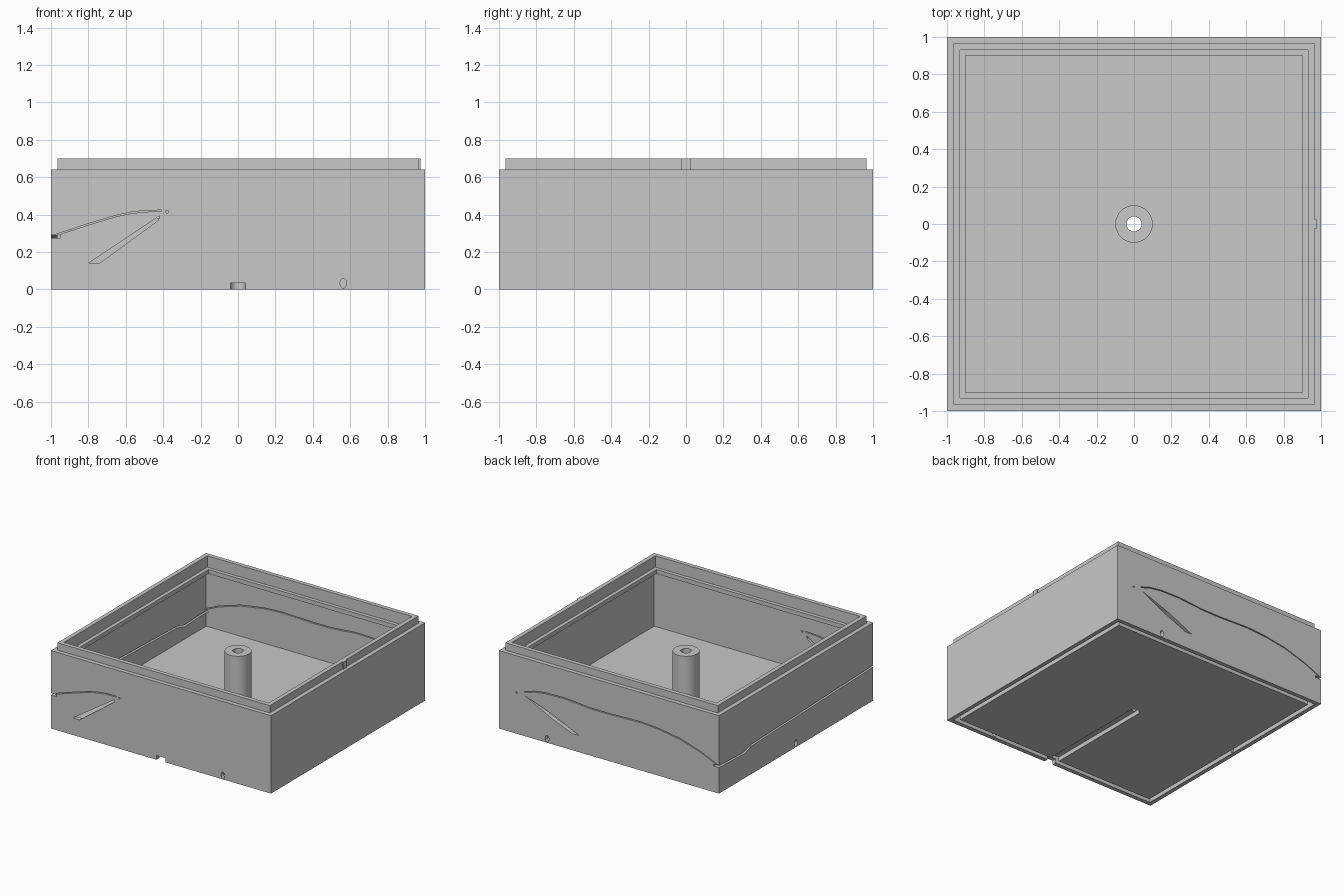
import bpy, bmesh, math
from mathutils import Matrix, Vector

cube = bpy.data.objects.get("Cube")
if cube:
    bpy.data.objects.remove(cube, do_unlink=True)

grey = bpy.data.materials.new("plain grey")
grey.use_nodes = True
GREY = (0.58, 0.58, 0.58, 1)
grey.diffuse_color = GREY
grey.node_tree.nodes["Principled BSDF"].inputs["Base Color"].default_value = GREY


def finish(name, bm):
    bmesh.ops.recalc_face_normals(bm, faces=bm.faces)
    mesh = bpy.data.meshes.new(name)
    bm.to_mesh(mesh)
    bm.free()
    mesh.materials.append(grey)
    obj = bpy.data.objects.new(name, mesh)
    bpy.context.collection.objects.link(obj)
    return obj


def square_loft(name, profile):
    """Square rings given as (half width, height), capped at both ends."""
    bm = bmesh.new()
    rings = [[bm.verts.new((sx * h, sy * h, z))
              for sx, sy in ((-1, -1), (1, -1), (1, 1), (-1, 1))] for h, z in profile]
    for a, b in zip(rings, rings[1:]):
        for i in range(4):
            j = (i + 1) % 4
            bm.faces.new((a[i], a[j], b[j], b[i]))
    bm.faces.new(rings[0])
    bm.faces.new(rings[-1])
    return finish(name, bm)


def box(name, lo, hi):
    bm = bmesh.new()
    lo, hi = Vector(lo), Vector(hi)
    bmesh.ops.create_cube(bm, size=1, matrix=Matrix.Translation((lo + hi) / 2)
                          @ Matrix.Diagonal((*(hi - lo), 1)))
    return finish(name, bm)


def cylinder(name, radius, z0, z1):
    bm = bmesh.new()
    bmesh.ops.create_cone(bm, cap_ends=True, segments=48, radius1=radius, radius2=radius,
                          depth=z1 - z0, matrix=Matrix.Translation((0, 0, (z0 + z1) / 2)))
    return finish(name, bm)


# Walls that carry cuts: (position along wall, height, depth) to world
WALLS = {
    "front": lambda u, z, d: (u, -d, z),
    "back": lambda u, z, d: (u, d, z),
    "side": lambda u, z, d: (-d, u, z),
}


def wall_prism(name, wall, outline):
    """Outline on a wall pushed through its thickness."""
    bm = bmesh.new()
    place = WALLS[wall]
    near = [bm.verts.new(place(u, z, 1.05)) for u, z in outline]
    far = [bm.verts.new(place(u, z, 0.948)) for u, z in outline]
    n = len(outline)
    for i in range(n):
        j = (i + 1) % n
        bm.faces.new((near[i], near[j], far[j], far[i]))
    bm.faces.new(near)
    bm.faces.new(far)
    return finish(name, bm)


def ribbon(path, width):
    half = width / 2
    return [(u, z + half) for u, z in path] + [(u, z - half) for u, z in reversed(path)]


def oval(u, z, ru, rz, sides=20):
    return [(u + ru * math.cos(math.tau * i / sides), z + rz * math.sin(math.tau * i / sides))
            for i in range(sides)]


def cut(target, cutters):
    for c in cutters:
        c.hide_render = True
        mod = target.modifiers.new("cut", "BOOLEAN")
        mod.operation = "DIFFERENCE"
        mod.solver = "EXACT"
        mod.object = c
    bpy.context.view_layer.update()
    graph = bpy.context.evaluated_depsgraph_get()
    mesh = bpy.data.meshes.new_from_object(target.evaluated_get(graph))
    target.modifiers.clear()
    target.data = mesh
    mesh.materials.clear()
    mesh.materials.append(grey)
    for p in mesh.polygons:
        p.material_index = 0


# Box body: stacking groove underneath, thin wall, stacking lip, inner rim, floor
body = square_loft("box_body", [
    (0.93, 0), (0.93, 0.06), (0.965, 0.06), (0.965, 0), (1, 0), (1, 0.64), (0.965, 0.64),
    (0.965, 0.70), (0.93, 0.70), (0.93, 0.607), (0.90, 0.607), (0.90, 0.572),
    (0.965, 0.572), (0.965, 0.10)])

# Hollow centre post
post = cylinder("centre_post", 0.1, 0.09, 0.525)
bore = cylinder("bore_cutter", 0.04, -0.1, 0.8)

# Cable channel under the floor, running from the bore to the front
channel = box("channel_cutter", (-0.04, -1.1, -0.05), (0.04, 0, 0.035))

# Thin curved slits around three walls
slits = [
    wall_prism("front_slit", "front", ribbon(
        [(-1.05, 0.265), (-1, 0.282), (-0.8, 0.348), (-0.65, 0.393), (-0.58, 0.408),
         (-0.5, 0.418), (-0.41, 0.42)], 0.007)),
    wall_prism("side_slit", "side", ribbon(
        [(-1.05, 0.284), (-1, 0.283), (0.58, 0.237), (0.68, 0.21), (1.05, 0.222)], 0.015)),
    wall_prism("back_slit", "back", ribbon(
        [(-1.05, 0.205), (-1, 0.225), (-0.85, 0.292), (-0.65, 0.353), (-0.45, 0.385),
         (-0.28, 0.396), (0, 0.387), (0.17, 0.388), (0.4, 0.407), (0.58, 0.403),
         (0.68, 0.388), (0.77, 0.36)], 0.008)),
]

# Slanted tapering slots and pin holes
slots = [
    wall_prism("front_slot", "front",
               [(-0.42, 0.392), (-0.8, 0.14), (-0.74, 0.14), (-0.425, 0.37)]),
    wall_prism("back_slot", "back",
               [(0.77, 0.335), (0.5, 0.24), (0.27, 0.135), (0.33, 0.135), (0.53, 0.215)]),
    wall_prism("front_dot", "front", oval(-0.38, 0.415, 0.007, 0.007)),
    wall_prism("back_dot", "back", oval(0.84, 0.338, 0.007, 0.007)),
]

# Small oval holes from the outside into the bottom groove
vents = [wall_prism(w + "_vent", w, oval(u, 0.033, 0.017, 0.026))
         for w, u in (("front", 0.563), ("back", 0.563), ("side", 0))]

cutters = [bore, channel] + slits + slots + vents
cut(body, cutters)
cut(post, [bore])
for c in cutters:
    bpy.data.objects.remove(c, do_unlink=True)

# Locating key on the lip
box("lip_key", (0.955, -0.024, 0.635), (0.975, 0.024, 0.70))

# Smooth the round post, keep its rims sharp
bpy.ops.object.select_all(action="DESELECT")
post.select_set(True)
bpy.context.view_layer.objects.active = post
bpy.ops.object.shade_smooth_by_angle(angle=math.radians(35))
